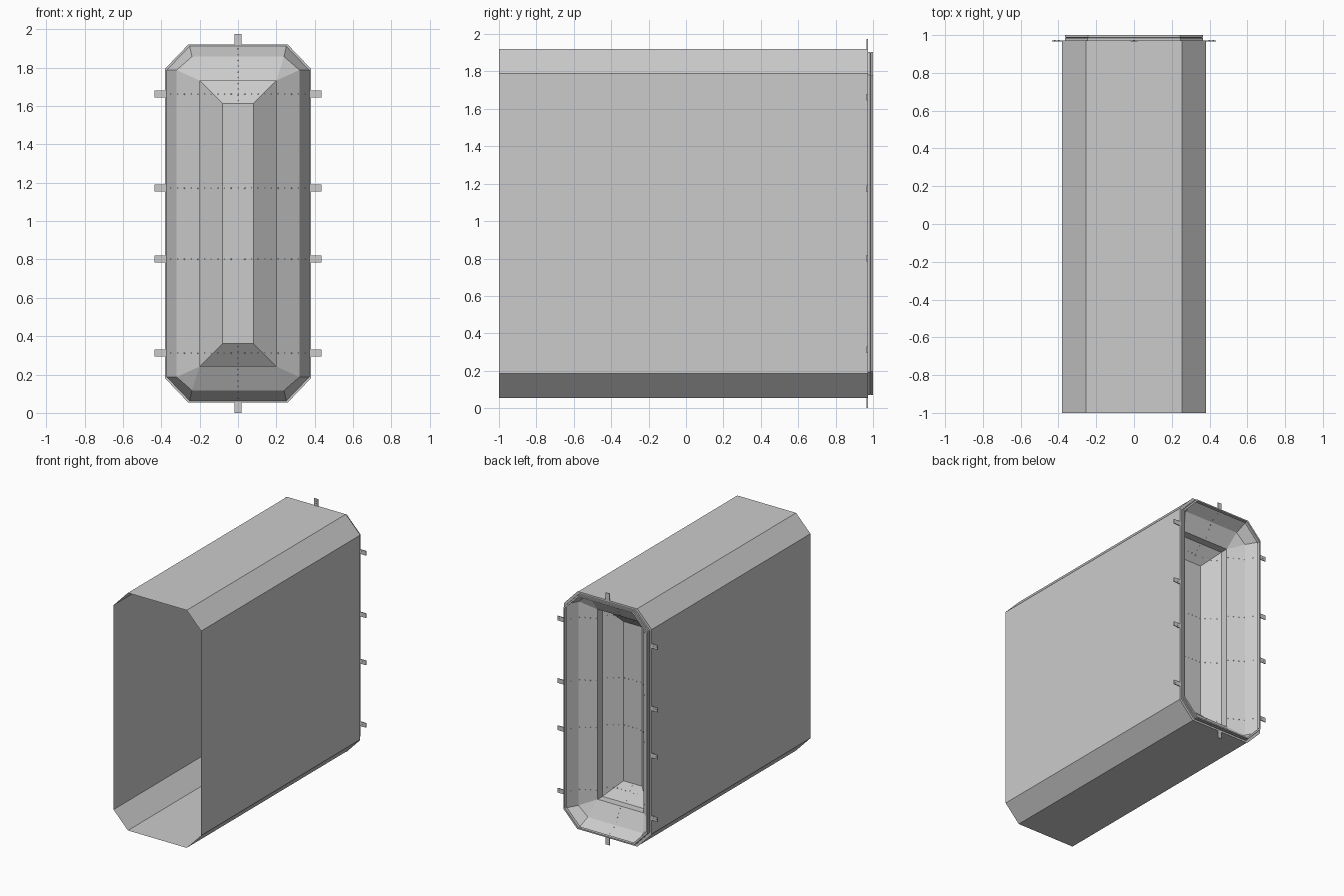
import bpy
import bmesh
from mathutils import Matrix, Vector

cube = bpy.data.objects.get("Cube")
if cube:
    bpy.data.objects.remove(cube, do_unlink=True)

MID = 0.987  # height of the centre line

grey = bpy.data.materials.new("light_grey")
grey.use_nodes = True
grey.diffuse_color = (0.6, 0.6, 0.6, 1)
grey.node_tree.nodes["Principled BSDF"].inputs["Base Color"].default_value = (0.6, 0.6, 0.6, 1)


def finish(name, bm):
    mesh = bpy.data.meshes.new(name)
    bm.to_mesh(mesh)
    bm.free()
    mesh.materials.append(grey)
    obj = bpy.data.objects.new(name, mesh)
    bpy.context.collection.objects.link(obj)
    return obj


def octagon(w, h, cx, cz):
    """Chamfered rectangle, as x and z offsets from the centre."""
    quarter = [(w, h - cz), (w - cx, h)]
    right = [(x, -z) for x, z in reversed(quarter)] + quarter
    return right + [(-x, -z) for x, z in right]


def loft(name, rings, cap=False):
    """Join rings given as (half width, half height, chamfer x, chamfer z, y)."""
    bm = bmesh.new()
    loops = [[bm.verts.new((x, y, MID + z)) for x, z in octagon(w, h, cx, cz)]
             for w, h, cx, cz, y in rings]
    for a, b in zip(loops, loops[1:]):
        for i in range(8):
            j = (i + 1) % 8
            bm.faces.new((a[j], a[i], b[i], b[j]))
    if cap:
        bm.faces.new(loops[-1])
    bmesh.ops.remove_doubles(bm, verts=bm.verts, dist=0.0005)
    return finish(name, bm)


# Long open sleeve
loft("outer_sleeve", [(0.38, 0.932, 0.125, 0.13, -1), (0.38, 0.932, 0.125, 0.13, 0.972)])

# Raised double lip around the back opening
lip = [(0.38, 0.972), (0.366, 0.972), (0.366, 0.984), (0.36, 0.986),
       (0.364, 0.988), (0.364, 1.0), (0.354, 1.0), (0.356, 0.972), (0.372, 0.968)]
loft("back_rim", [(w, w + 0.552, 0.12, 0.125, y) for w, y in lip])

# Stepped recessed shell, bulging forward inside the sleeve
shell = [(0.372, 0.924, 0.12, 0.125, 0.968), (0.32, 0.87, 0.08, 0.07, 0.875),
         (0.2, 0.745, 0, 0, 0.81), (0.2, 0.745, 0, 0, 0.75), (0.08, 0.625, 0, 0, 0.66)]
loft("recessed_shell", shell, cap=True)

# Fixing tabs around the rim, each with two small screws
ROWS = (-0.675, -0.185, 0.185, 0.675)
spots = [(s * 0.38, z, s, 0) for s in (-1, 1) for z in ROWS]
spots += [(0, s * 0.932, 0, s) for s in (-1, 1)]
tabs, screws = bmesh.new(), bmesh.new()
for x, z, dx, dz in spots:
    size = Vector((0.055 if dx else 0.035, 0.006, 0.055 if dz else 0.035))
    centre = Vector((x + dx * 0.0275, 0.969, MID + z + dz * 0.0275))
    bmesh.ops.create_cube(tabs, size=1, matrix=Matrix.Translation(centre) @ Matrix.Diagonal(size).to_4x4())
    for step in (-0.008, 0.012):
        place = Matrix.Translation(centre + Vector((dx, 0, dz)) * step)
        bmesh.ops.create_cone(screws, cap_ends=True, segments=8, radius1=0.004, radius2=0.004,
                              depth=0.008, matrix=place @ Matrix.Rotation(1.5708, 4, "X"))
finish("fixing_tabs", tabs)
finish("tab_screws", screws)


def depth_at(value, axis):
    """Depth of the shell at a distance from the centre along one axis."""
    if value <= shell[-1][axis]:
        return shell[-1][4]
    for a, b in zip(shell, shell[1:]):
        if b[axis] < value <= a[axis]:
            t = (value - b[axis]) / (a[axis] - b[axis])
            return b[4] + t * (a[4] - b[4])
    return shell[0][4]


# Rows of tiny rivets across the shell, in line with the tabs
rivets = bmesh.new()
points = [(i * 0.035, z) for z in ROWS for i in range(-10, 11)]
points += [(0, s * (0.64 + i * 0.03)) for s in (-1, 1) for i in range(10)]
for x, z in points:
    y = max(depth_at(abs(x), 0), depth_at(abs(z), 1))
    bmesh.ops.create_icosphere(rivets, subdivisions=1, radius=0.004,
                               matrix=Matrix.Translation((x, y, MID + z)))
finish("shell_rivets", rivets)
